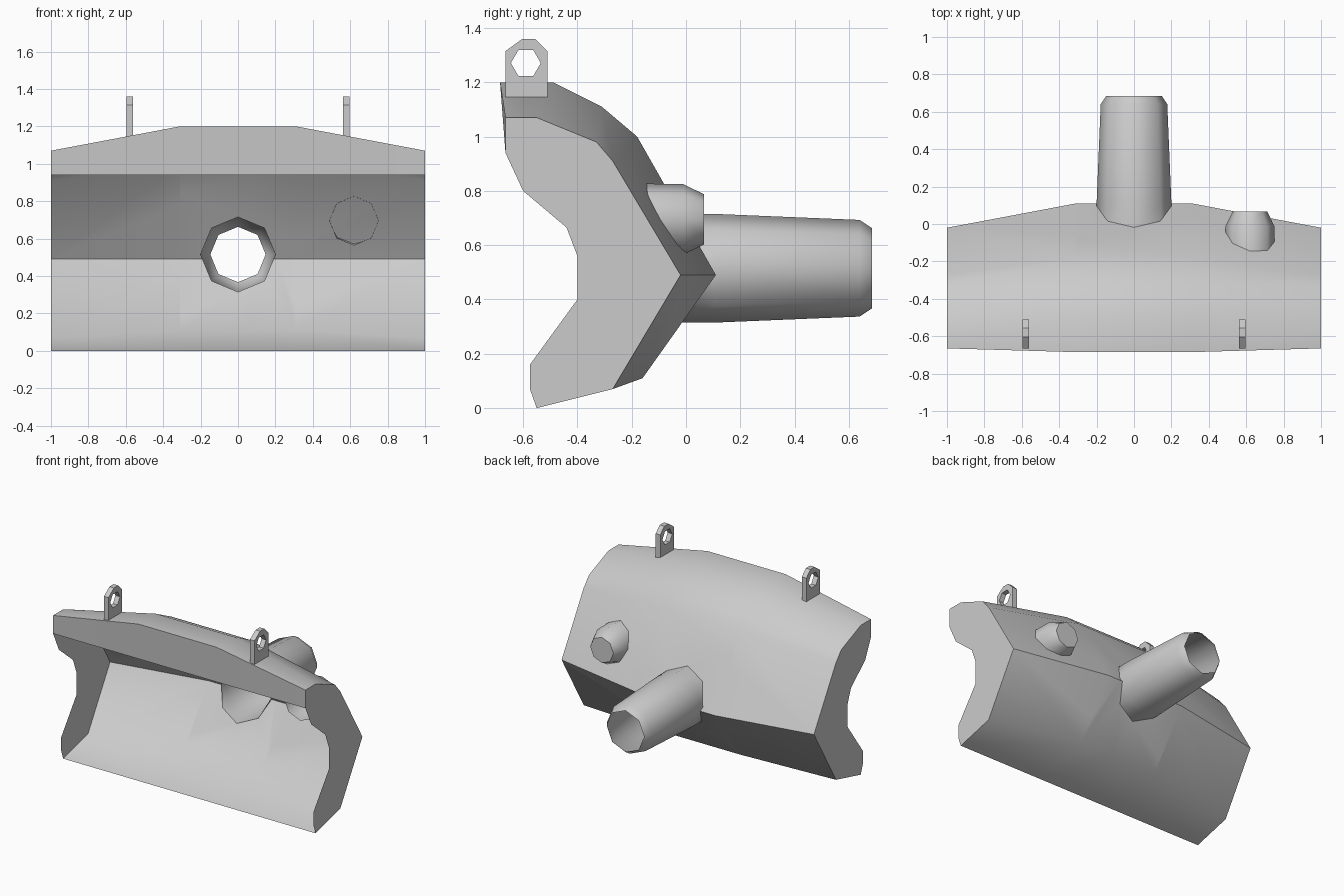
import bpy, bmesh, math
from mathutils import Vector

if "Cube" in bpy.data.objects:
    bpy.data.objects.remove(bpy.data.objects["Cube"])


def finish(bm, name, smooth=True):
    bmesh.ops.remove_doubles(bm, verts=bm.verts, dist=0.0005)
    bmesh.ops.recalc_face_normals(bm, faces=bm.faces)
    me = bpy.data.meshes.new(name)
    bm.to_mesh(me)
    bm.free()
    if smooth:
        me.shade_smooth()
        me.set_sharp_from_angle(angle=math.radians(50))
    ob = bpy.data.objects.new(name, me)
    bpy.context.collection.objects.link(ob)
    return ob


def loft(bm, rings, closed):
    n = len(rings[0])
    faces = []
    for a, b in zip(rings, rings[1:]):
        for i in range(n if closed else n - 1):
            j = (i + 1) % n
            faces.append(bm.faces.new((a[i], a[j], b[j], b[i])))
    return faces


def octagon(cx, cz, r):
    return [(cx + r * math.sin(k * math.pi / 4), cz + r * math.cos(k * math.pi / 4))
            for k in range(8)]


# Shell profiles (y, z) from the lip, over the back, to the bottom edge
END = [(-.665, .94), (-.665, 1.07), (-.55, 1.07), (-.33, .98), (-.27, .91),
       (-.02, .49), (-.27, .07), (-.55, 0)]
MID = [(-.665, .94), (-.685, 1.2), (-.49, 1.2), (-.31, 1.11), (-.18, 1.0),
       (.11, .49), (-.16, .11), (-.55, 0)]
# Front edge of the end plates, bottom to top
CUTOUT = [(-.575, .07), (-.575, .16), (-.40, .40), (-.40, .56), (-.44, .665), (-.60, .80)]
PIPE_Z, PIPE_R = .515, .2

# Open shell with end plates
bm = bmesh.new()
rings = [[bm.verts.new((x, y, z)) for y, z in prof]
         for x, prof in ((-1, END), (-.31, MID), (.31, MID), (1, END))]
loft(bm, rings, False)
for ring in (rings[0], rings[-1]):
    x = ring[0].co.x
    bm.faces.new(ring + [bm.verts.new((x, y, z)) for y, z in CUTOUT])

# Octagonal opening for the pipe, cut side by side out of the two back panels
apothem = PIPE_R * math.cos(math.pi / 8)
normals = [Vector((math.sin(a), 0, math.cos(a)))
           for a in ((k + .5) * math.pi / 4 for k in range(8))]
centre = Vector((0, 0, PIPE_Z))


def inside(count):
    found = []
    for f in bm.faces:
        c = f.calc_center_median()
        if (abs(c.x) < .311 and c.y > -.2 and .1 < c.z < 1
                and all((c - centre).dot(n) < apothem for n in normals[:count])):
            found.append(f)
    return found


for k, n in enumerate(normals):
    faces = inside(k)
    geom = (faces + list({e for f in faces for e in f.edges})
            + list({v for f in faces for v in f.verts}))
    bmesh.ops.bisect_plane(bm, geom=geom, dist=1e-5, plane_co=centre + n * apothem, plane_no=n)
bmesh.ops.delete(bm, geom=inside(8), context='FACES')
finish(bm, "shell")


# Open pipe, starting on the sloped back panels
def back_y(z):
    return .11 - (z - .49) * .29 / .51 if z > .49 else .11 - (.49 - z) * .27 / .38


bm = bmesh.new()
rings = [[bm.verts.new((x, back_y(z), z)) for x, z in octagon(0, PIPE_Z, PIPE_R)]]
for y, r in ((.11, .2), (.64, .178), (.685, .148)):
    rings.append([bm.verts.new((x, y, z)) for x, z in octagon(0, PIPE_Z, r)])
loft(bm, rings, True)
finish(bm, "pipe")

# Small boss through the shell, open inside and capped outside
bm = bmesh.new()
rings = [[bm.verts.new((x, y, z)) for x, z in octagon(.62, .695, r)]
         for y, r in ((-.18, .132), (-.01, .13), (.067, .092))]
loft(bm, rings, True)
bm.faces.new(rings[-1])
finish(bm, "boss")

# Pair of hanging lugs with hexagonal holes
LUG = [(-.665, 1.145), (-.51, 1.145), (-.51, 1.315), (-.555, 1.36), (-.603, 1.36), (-.665, 1.315)]
HOLE = [(-.59 + .055 * math.cos(k * math.pi / 3), 1.271 + .055 * math.sin(k * math.pi / 3))
        for k in range(6)]
for side, sx in (("left", -1), ("right", 1)):
    bm = bmesh.new()
    edges = []
    for loop in (LUG, HOLE):
        vs = [bm.verts.new((sx * .579 - .018, y, z)) for y, z in loop]
        edges += [bm.edges.new((vs[i - 1], vs[i])) for i in range(len(vs))]
    bmesh.ops.triangle_fill(bm, edges=edges, use_beauty=True, use_dissolve=False)
    base = bm.faces[:]
    dup = bmesh.ops.extrude_face_region(bm, geom=base, use_keep_orig=True)
    bmesh.ops.translate(bm, vec=(.036, 0, 0),
                        verts=[g for g in dup['geom'] if isinstance(g, bmesh.types.BMVert)])
    finish(bm, side + "_lug", smooth=False)
